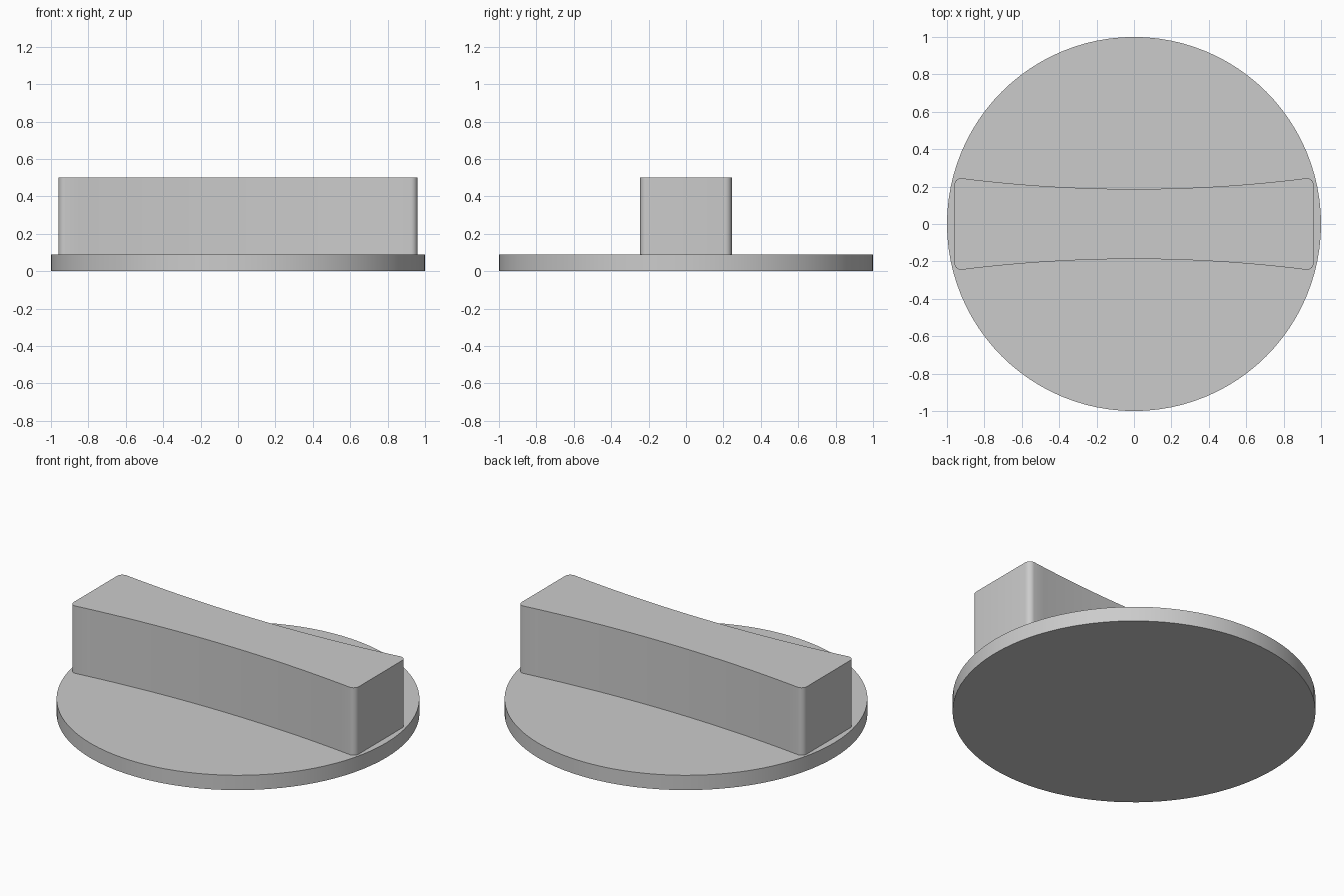
import bpy
import bmesh
from math import sin, cos, pi

cube = bpy.data.objects.get("Cube")
if cube:
    bpy.data.objects.remove(cube, do_unlink=True)

grey = bpy.data.materials.new("plain grey")
grey.use_nodes = True
colour = (0.6, 0.6, 0.6, 1)
grey.diffuse_color = colour
grey.node_tree.nodes["Principled BSDF"].inputs["Base Color"].default_value = colour


def extrude_outline(name, outline, bottom, top):
    """Build a smooth-sided prism from a counter-clockwise outline."""
    bm = bmesh.new()
    face = bm.faces.new([bm.verts.new((x, y, bottom)) for x, y in outline])
    new = bmesh.ops.extrude_face_region(bm, geom=[face], use_keep_orig=True)["geom"]
    for v in new:
        if isinstance(v, bmesh.types.BMVert):
            v.co.z = top
    bmesh.ops.recalc_face_normals(bm, faces=bm.faces)
    mesh = bpy.data.meshes.new(name)
    bm.to_mesh(mesh)
    bm.free()
    mesh.materials.append(grey)
    obj = bpy.data.objects.new(name, mesh)
    bpy.context.collection.objects.link(obj)
    bpy.ops.object.select_all(action="DESELECT")
    obj.select_set(True)
    bpy.context.view_layer.objects.active = obj
    bpy.ops.object.shade_smooth_by_angle(angle=pi / 6)
    return obj


# Round base plate
segments = 96
circle = [(cos(2 * pi * i / segments), sin(2 * pi * i / segments)) for i in range(segments)]
extrude_outline("base_disc", circle, 0, 0.09)

# Grip bar: waisted long sides with rounded corners
half_length, half_end, half_waist, radius = 0.96, 0.245, 0.187, 0.035
straight = half_length - radius
corner = [(straight + radius * sin(a), half_end - radius + radius * cos(a))
          for a in (pi / 2 * (1 - i / 6) for i in range(7))]
steps = 24
waist = []
for i in range(1, steps):
    x = straight * (1 - 2 * i / steps)
    waist.append((x, half_waist + (half_end - half_waist) * (x / straight) ** 2))
back = corner + waist + [(-x, y) for x, y in reversed(corner)]
front = [(-x, -y) for x, y in back]
extrude_outline("grip_bar", back + front, 0.088, 0.5)
